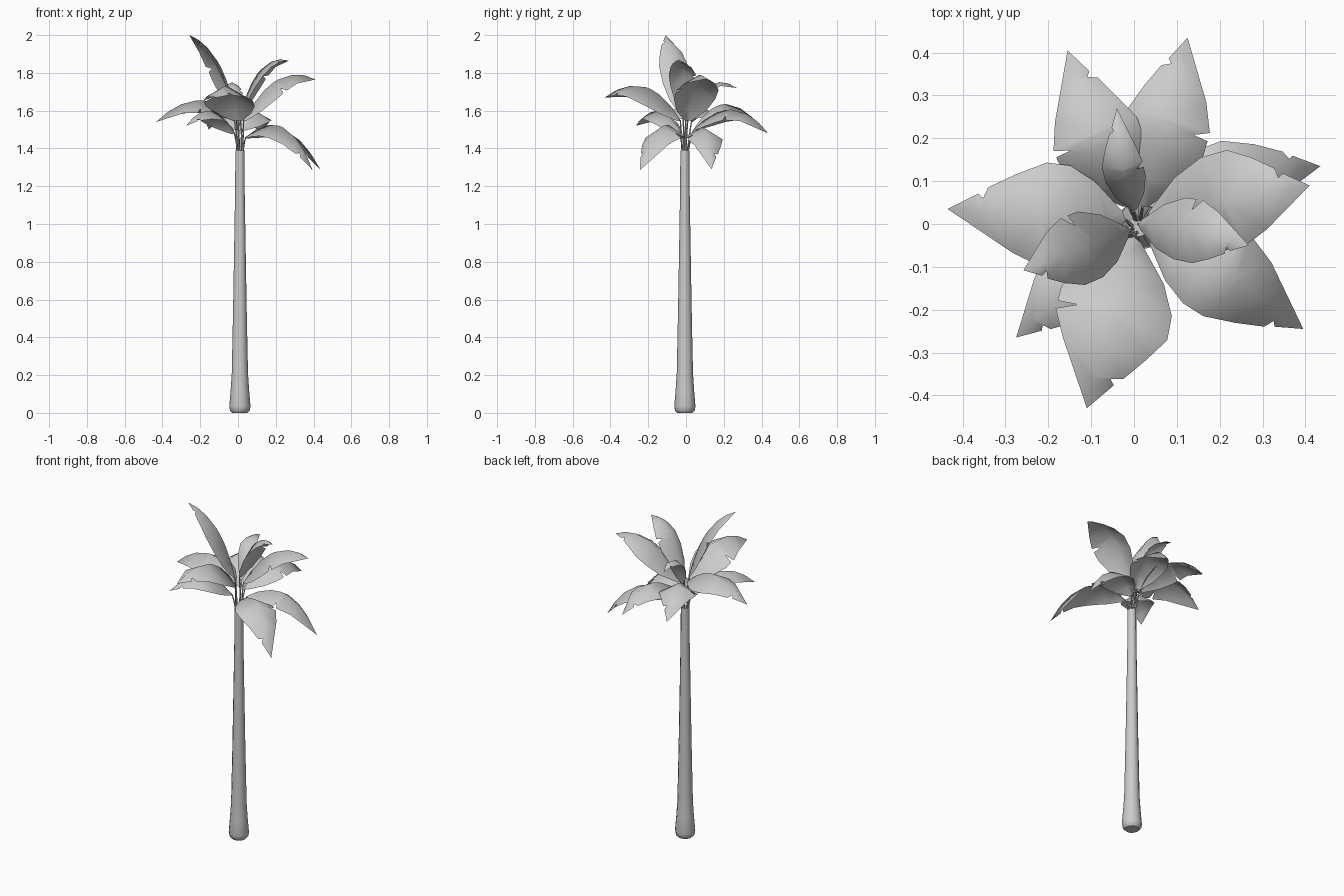
import bpy, bmesh, math
from mathutils import Vector

if "Cube" in bpy.data.objects:
    bpy.data.objects.remove(bpy.data.objects["Cube"])

CX, CY = 0.010, -0.006


def make_object(name, bm, angle):
    bmesh.ops.recalc_face_normals(bm, faces=bm.faces)
    me = bpy.data.meshes.new(name)
    bm.to_mesh(me)
    bm.free()
    ob = bpy.data.objects.new(name, me)
    bpy.context.collection.objects.link(ob)
    bpy.ops.object.select_all(action='DESELECT')
    ob.select_set(True)
    bpy.context.view_layer.objects.active = ob
    bpy.ops.object.shade_smooth_by_angle(angle=math.radians(angle))
    return ob


def tube(bm, centers, radii, sides):
    """Loft of rings that stay horizontal, capped at both ends."""
    rings = []
    for c, r in zip(centers, radii):
        rings.append([bm.verts.new(Vector(c) + Vector((
            r * math.cos(2 * math.pi * i / sides),
            r * math.sin(2 * math.pi * i / sides), 0))) for i in range(sides)])
    for a, b in zip(rings, rings[1:]):
        for i in range(sides):
            j = (i + 1) % sides
            bm.faces.new((a[i], a[j], b[j], b[i]))
    bm.faces.new(rings[0][::-1])
    bm.faces.new(rings[-1])


def bezier(s, c, t, u):
    return s * (1 - u) ** 2 + c * 2 * u * (1 - u) + t * u * u


# Trunk: tapered column with a flared, bevelled foot
profile = [(0.040, 0), (0.052, 0.012), (0.056, 0.035), (0.049, 0.12), (0.043, 0.21),
           (0.036, 0.55), (0.030, 0.9), (0.025, 1.2), (0.024, 1.39)]
bm = bmesh.new()
tube(bm, [(CX, CY, z) for r, z in profile], [r for r, z in profile], 12)
make_object("trunk", bm, 40)

# Leaf margins: (position along midrib, share of half width), with torn notches
EDGE_A = [(0, .15), (.12, .7), (.3, 1), (.42, 1), (.445, .65), (.49, 1), (.7, .75), (1, 0)]
EDGE_B = [(0, .15), (.13, .7), (.3, .97), (.5, 1), (.7, .75), (.84, .46), (.845, .25),
          (.88, .33), (1, 0)]

# Leaves: start, control and tip of the midrib, half width
LEAVES = [
    ((0, -.03, 1.55), (-.04, -.20, 1.84), (-.11, -.43, 1.67), .155),
    ((-.02, .01, 1.56), (-.20, .02, 1.76), (-.435, .035, 1.54), .14),
    ((-.01, .04, 1.50), (-.10, .20, 1.77), (-.155, .405, 1.50), .12),
    ((.02, .04, 1.50), (.09, .25, 1.72), (.125, .435, 1.48), .115),
    ((.04, .03, 1.46), (.26, .13, 1.62), (.435, .135, 1.29), .11),
    ((.04, -.03, 1.46), (.26, -.13, 1.65), (.395, -.245, 1.285), .125),
    ((.03, .01, 1.55), (.20, .06, 1.87), (.41, .09, 1.765), .13),
    ((.01, 0, 1.58), (.10, 0, 1.91), (.268, -.05, 1.865), .085),
    ((-.01, -.015, 1.58), (-.08, -.04, 1.93), (-.258, -.108, 2.0), .095),
    ((-.02, -.03, 1.48), (-.14, -.13, 1.70), (-.275, -.265, 1.52), .105),
    ((0, .03, 1.55), (-.03, .10, 1.83), (-.04, .27, 1.72), .055),
]
DROOP = math.radians(29)


def leaf(name, s, c, t, half, flip):
    s, c, t = Vector(s), Vector(c), Vector(t)
    side = Vector((t.x - s.x, t.y - s.y, 0)).normalized().cross(Vector((0, 0, 1)))
    us = sorted({u for u, _ in EDGE_A + EDGE_B})
    bm = bmesh.new()
    mids = {u: bm.verts.new(bezier(s, c, t, u)) for u in us}
    for sign, edge in ((1, EDGE_A), (-1, EDGE_B)):
        sign = -sign if flip else sign
        prev = None
        for u, w in edge:
            p = bezier(s, c, t, u)
            tangent = (c - s) * (1 - u) + (t - c) * u
            normal = side.cross(tangent).normalized()
            out = side * sign * math.cos(DROOP) - normal * math.sin(DROOP)
            v = mids[u] if w == 0 else bm.verts.new(p + out * half * w)
            if prev:
                # midrib vertices between the two margin points keep both halves joined
                run = [mids[k] for k in us if prev[0] <= k <= u]
                bm.faces.new(run + ([v] if v is not run[-1] else []) + [prev[1]])
            prev = (u, v)
    bmesh.ops.triangulate(bm, faces=bm.faces)
    make_object(name, bm, 85)


for i, (s, c, t, half) in enumerate(LEAVES):
    leaf(f"leaf_{i + 1}", s, c, t, half, i in (1, 2, 5, 7))
    # Stem from the trunk top to the leaf
    d = Vector((t[0], t[1], 0)).normalized() * 0.014
    root = Vector((CX, CY, 1.37)) + d
    top = Vector(s)
    bend = Vector(((root.x + top.x) / 2, (root.y + top.y) / 2, root.z * .4 + top.z * .6))
    bm = bmesh.new()
    tube(bm, [root, bend, top], [.005, .004, .003], 5)
    make_object(f"stem_{i + 1}", bm, 40)
